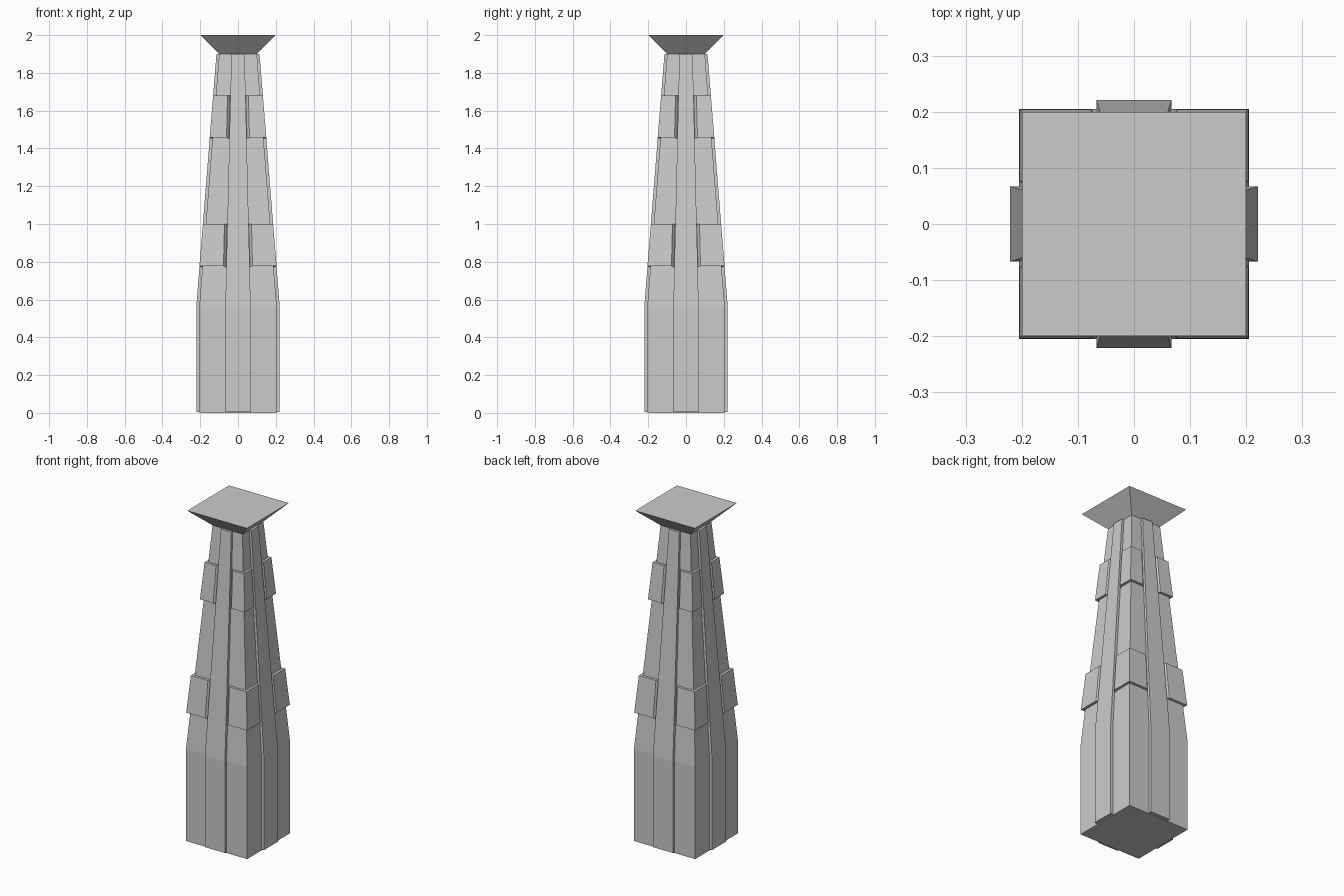
import bpy
from mathutils import Matrix
from math import radians

if "Cube" in bpy.data.objects:
    bpy.data.objects.remove(bpy.data.objects["Cube"])

Z_BREAK, Z_TOP = 0.56, 1.90


def taper(z, low, high):
    """Size at height z: constant up to the break, then tapering to the top."""
    t = max(0.0, (z - Z_BREAK) / (Z_TOP - Z_BREAK))
    return low + (high - low) * t


def shaft(z): return taper(z, 0.205, 0.10)        # half width of square shaft
def rib_out(z): return taper(z, 0.221, 0.114)     # rib distance from axis
def rib_half(z): return taper(z, 0.067, 0.035)    # rib half width


def loft(name, rings, turn=0):
    """Closed solid through rings of equal point count (counter-clockwise)."""
    n = len(rings[0])
    verts = [p for ring in rings for p in ring]
    faces = [list(range(n))[::-1], list(range(len(verts) - n, len(verts)))]
    for r in range(len(rings) - 1):
        for i in range(n):
            j = (i + 1) % n
            faces.append((r * n + i, r * n + j, (r + 1) * n + j, (r + 1) * n + i))
    mesh = bpy.data.meshes.new(name)
    mesh.from_pydata(verts, [], faces)
    mesh.transform(Matrix.Rotation(radians(turn), 4, 'Z'))
    mesh.update()
    obj = bpy.data.objects.new(name, mesh)
    bpy.context.collection.objects.link(obj)
    return obj


def square(h, z):
    return [(-h, -h, z), (h, -h, z), (h, h, z), (-h, h, z)]


def rib_ring(z, lift=0.0):
    w, o = rib_half(z), rib_out(z)
    return [(0.05, -w, z), (o, -w, z + lift), (o, w, z + lift), (0.05, w, z)]


def block_ring(z, lift=0.0):
    # L-shaped wrap around a corner, flush with the ribs, with splayed inner ends
    p, s, o = rib_half(z), shaft(z), rib_out(z)
    q = p + 0.015
    return [(p, p, z), (s - 0.002, p, z), (o, q, z + lift), (o, o, z + lift),
            (q, o, z + lift), (p, s - 0.002, z)]


# Square tapering shaft
loft("shaft", [square(shaft(z), z) for z in (0.0, Z_BREAK, Z_TOP)])

# Flared cap
loft("cap", [square(0.10, Z_TOP), square(0.20, 2.0)])

for k in range(4):
    # Raised rib down the middle of each side
    loft(f"rib_{k + 1}", [rib_ring(0.0, 0.006), rib_ring(Z_BREAK), rib_ring(Z_TOP)], 90 * k)
    # Two bands of corner blocks
    for band, (z0, z1) in {"lower": (0.77, 1.0), "upper": (1.45, 1.68)}.items():
        loft(f"{band}_corner_block_{k + 1}", [block_ring(z0, 0.008), block_ring(z1)], 90 * k)
